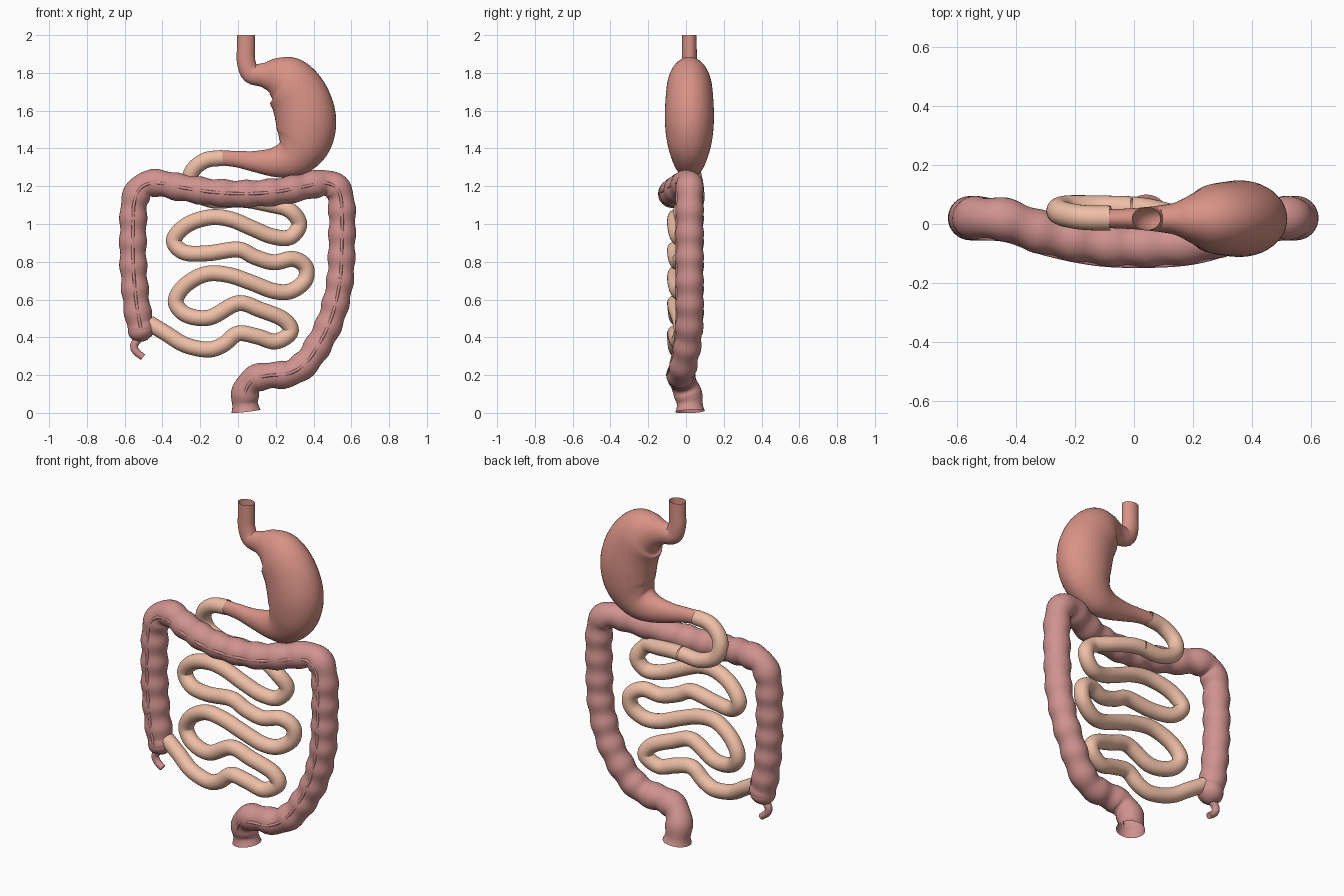
import bpy, bmesh, math
from mathutils import Vector

if "Cube" in bpy.data.objects:
    bpy.data.objects.remove(bpy.data.objects["Cube"])


def material(name, rgb):
    m = bpy.data.materials.new(name)
    m.diffuse_color = (*rgb, 1)
    m.use_nodes = True
    m.node_tree.nodes["Principled BSDF"].inputs["Base Color"].default_value = m.diffuse_color
    return m


def spline(points, step):
    """Smooth curve through (x, y, z, radius) points, evenly resampled."""
    p = [Vector(q) for q in points]
    p = [2 * p[0] - p[1]] + p + [2 * p[-1] - p[-2]]
    fine = []
    for a, b, c, d in zip(p, p[1:], p[2:], p[3:]):
        for k in range(24):
            t = k / 24
            fine.append(0.5 * (2 * b + (c - a) * t + (2 * a - 5 * b + 4 * c - d) * t ** 2
                               + (3 * b - a - 3 * c + d) * t ** 3))
    fine.append(p[-2])
    dist = [0.0]
    for a, b in zip(fine, fine[1:]):
        dist.append(dist[-1] + (b.xyz - a.xyz).length)
    n = max(4, round(dist[-1] / step))
    out, j = [], 0
    for i in range(n + 1):
        s = dist[-1] * i / n
        while j < len(dist) - 2 and dist[j + 1] < s:
            j += 1
        f = (s - dist[j]) / max(dist[j + 1] - dist[j], 1e-9)
        out.append((fine[j].lerp(fine[j + 1], min(f, 1)), s, dist[-1]))
    return out


def tube(name, points, mat, step=0.014, sides=28, depth=1.0, bump=None,
         dome=False, cap_end=False):
    """Sweep a round section; depth squashes it front to back."""
    rings = spline(points, step)
    bm = bmesh.new()
    prev = first = None
    for i, (q, s, total) in enumerate(rings):
        a, b = rings[max(i - 1, 0)][0], rings[min(i + 1, len(rings) - 1)][0]
        t = (b.xyz - a.xyz).normalized()
        n = t.cross(Vector((0, 1, 0))).normalized()
        side = n.cross(t)
        r = q.w * (bump(s, total) if bump else 1)
        if dome and s < q.w:
            r *= math.sqrt(max(1 - (1 - s / q.w) ** 2, 0.02))
        ring = []
        for k in range(sides):
            ang = math.tau * k / sides
            ring.append(bm.verts.new(q.xyz + n * r * math.cos(ang) + side * r * depth * math.sin(ang)))
        if prev:
            for k in range(sides):
                bm.faces.new((prev[k], prev[(k + 1) % sides], ring[(k + 1) % sides], ring[k]))
        first = first or ring
        prev = ring
    if dome:
        bm.faces.new(first)
    if cap_end:
        bm.faces.new(prev)
    bmesh.ops.recalc_face_normals(bm, faces=bm.faces)
    me = bpy.data.meshes.new(name)
    bm.to_mesh(me)
    bm.free()
    me.materials.append(mat)
    ob = bpy.data.objects.new(name, me)
    bpy.context.collection.objects.link(ob)
    bpy.context.view_layer.objects.active = ob
    ob.select_set(True)
    bpy.ops.object.shade_smooth_by_angle(angle=math.radians(50))
    ob.select_set(False)
    return ob


stomach_mat = material("stomach_pink", (0.69, 0.29, 0.24))
small_mat = material("small_bowel_cream", (0.86, 0.52, 0.38))
colon_mat = material("colon_rose", (0.63, 0.29, 0.275))

# Oesophagus and stomach: one tapering tube (x, z, radius)
stomach = [(.042, 2, .048), (.042, 1.93, .048), (.043, 1.86, .049), (.068, 1.797, .052),
           (.135, 1.788, .066), (.20, 1.78, .105), (.265, 1.748, .142), (.329, 1.66, .156),
           (.36, 1.545, .16), (.345, 1.435, .146), (.285, 1.355, .113), (.2, 1.328, .081),
           (.09, 1.331, .056), (0, 1.343, .044), (-.09, 1.35, .039)]
tube("stomach", [(x, .018, z, r) for x, z, r in stomach], stomach_mat, sides=40, depth=.81)

# Duodenum: C-loop turning down and behind
duodenum = [(-.08, .02, 1.35), (-.17, .022, 1.338), (-.235, .033, 1.29), (-.255, .046, 1.23),
            (-.225, .055, 1.165), (-.13, .055, 1.125), (-.01, .052, 1.13)]
tube("duodenum", [(*p, .042) for p in duodenum], small_mat)

# Looped small intestine (x, z), bulging forward in the middle
loops = [(.07, 1.125), (.16, 1.105), (.27, 1.075), (.325, 1.0), (.275, .93), (.18, .935),
         (.07, .98), (-.04, 1.025), (-.15, 1.035), (-.27, .995), (-.34, .915), (-.285, .85),
         (-.16, .845), (0, .865), (.09, .825), (.19, .797), (.29, .815), (.357, .775),
         (.354, .70), (.28, .645), (.19, .645), (.07, .69), (-.05, .73), (-.17, .735),
         (-.28, .675), (-.33, .59), (-.275, .52), (-.15, .505), (0, .58), (.12, .545),
         (.24, .495), (.28, .43), (.20, .378), (.1, .405), (.0, .42), (-.08, .36),
         (-.16, .335), (-.28, .36), (-.38, .42), (-.47, .475)]
path = [(-.01, .052, 1.13, .042), (.06, .042, 1.125, .042), (.16, .015, 1.105, .042)]
path += [(x, -.058 + .45 * x * x, z, .042) for x, z in loops[2:-3]]
path += [(x, y, z, .042) for (x, z), y in zip(loops[-3:], (-.03, -.005, .015))]
tube("small_intestine", path, small_mat)

# Large intestine with haustral bulges
colon = [(-.495, .02, .38), (-.515, .02, .45), (-.54, .02, .6), (-.555, .02, .8), (-.555, .02, 1),
         (-.548, .02, 1.12), (-.51, .02, 1.195), (-.43, .013, 1.217), (-.3, -.032, 1.193),
         (-.13, -.066, 1.168), (.04, -.073, 1.16), (.2, -.062, 1.17), (.34, -.025, 1.195),
         (.46, .014, 1.217), (.53, .02, 1.18), (.55, .02, 1.08), (.55, .02, .9),
         (.54, .02, .7), (.5, .02, .52), (.44, .012, .385), (.36, -.01, .265), (.27, -.027, .208),
         (.17, -.03, .198), (.09, -.02, .18), (.045, 0, .13), (.036, .018, .07), (.042, .022, .008)]


def haustra(s, total):
    flare = 1 + .1 * max(0, 1 - (total - s) / .04)
    return (1 + .055 * math.sin(s * math.tau / .125)) * flare


tube("large_intestine", [(*p, .071) for p in colon], colon_mat, sides=32, bump=haustra, dome=True)

# Muscle band along the front of the colon, half sunk between bulges
tube("colon_band", [(x, y - .068, z, .008) for x, y, z in colon[1:-1]], colon_mat, sides=8)

# Collar around the lower end of the caecum
tube("caecum_collar", [(-.506, .02, .425, .064), (-.511, .02, .445, .072), (-.518, .02, .475, .067)],
     colon_mat, sides=32)

# Appendix
tube("appendix", [(-.52, .02, .40, .022), (-.55, .02, .36, .021), (-.54, .02, .325, .02),
                  (-.503, .02, .295, .018)], colon_mat, sides=16, cap_end=True)
